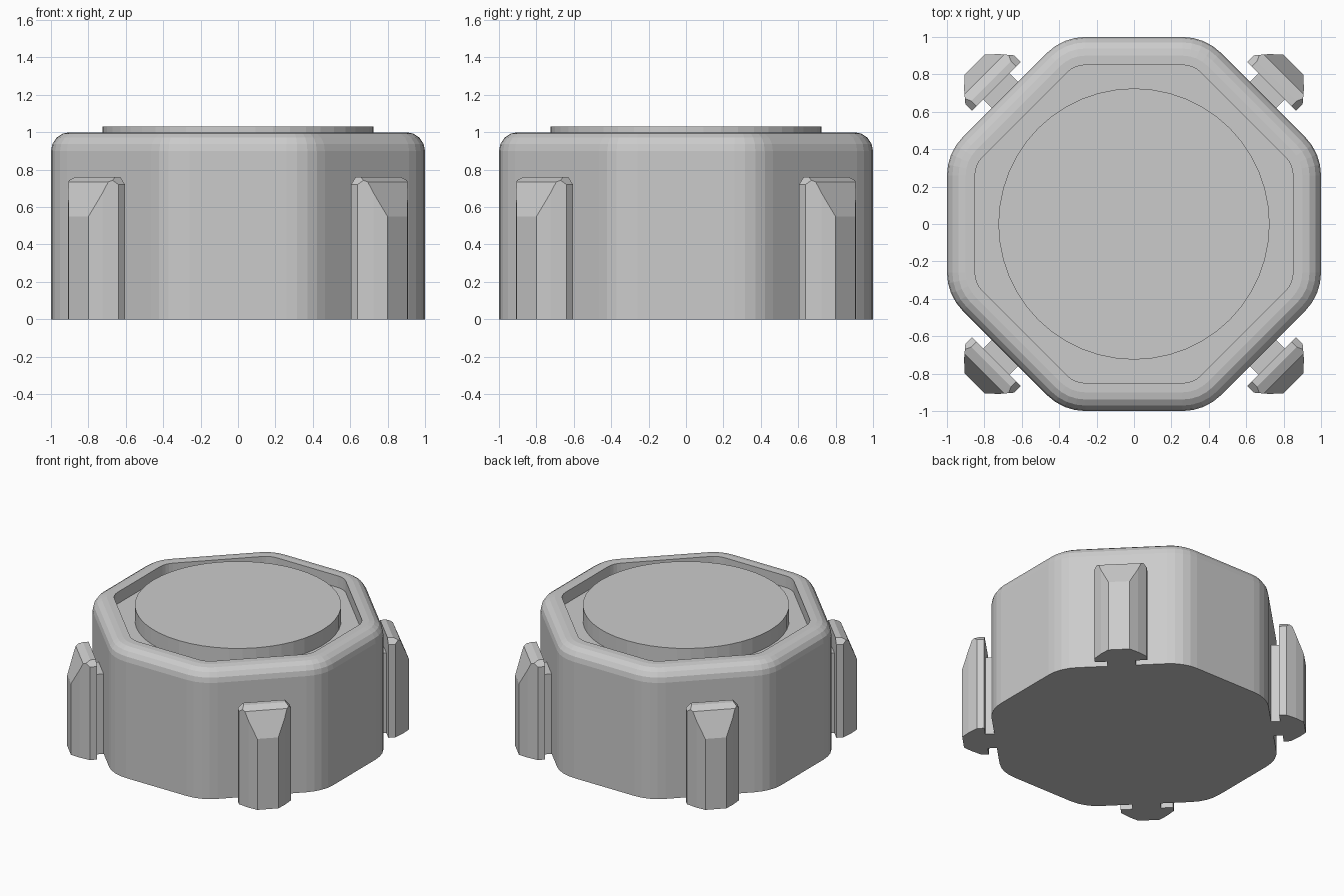
import bpy, bmesh, math
from mathutils import Vector, Matrix

if "Cube" in bpy.data.objects:
    bpy.data.objects.remove(bpy.data.objects["Cube"])


def finish(bm, name):
    bmesh.ops.recalc_face_normals(bm, faces=bm.faces)
    me = bpy.data.meshes.new(name)
    bm.to_mesh(me)
    bm.free()
    ob = bpy.data.objects.new(name, me)
    bpy.context.collection.objects.link(ob)
    return ob


def octagon(offset, z, steps=4):
    """Rounded octagon outline, moved inwards by offset."""
    r = 0.29 - offset
    pts = []
    for k in range(8):
        cx, cy = (0.71, 0.26) if k % 2 == 0 else (0.71, -0.26)
        base = Matrix.Rotation(math.radians(90 * ((k + 1) // 2)), 3, 'Z') @ Vector((cx, cy, z))
        for s in range(steps + 1):
            a = math.radians(45 * k + 45 * s / steps)
            pts.append(base + Vector((r * math.cos(a), r * math.sin(a), 0)))
    return pts


# Body: stacked outlines with a rounded top edge and a shallow recess
rings = [(0, 0), (0, 0.9)]
rings += [(0.1 - 0.1 * math.cos(math.radians(a)), 0.9 + 0.1 * math.sin(math.radians(a)))
          for a in (22.5, 45, 67.5, 90)]
rings += [(0.15, 1.0), (0.15, 0.91)]
bm = bmesh.new()
loops = [[bm.verts.new(p) for p in octagon(o, z)] for o, z in rings]
for a, b in zip(loops, loops[1:]):
    for i in range(len(a)):
        j = (i + 1) % len(a)
        bm.faces.new((a[i], a[j], b[j], b[i]))
bm.faces.new(loops[0][::-1])
bm.faces.new(loops[-1])
finish(bm, "body")

# Round raised top disc, standing in the recess
bpy.ops.mesh.primitive_cylinder_add(vertices=48, radius=0.725, depth=0.12, location=(0, 0, 0.97))
bpy.context.object.name = "top_disc"


def prism(profile, height):
    bm = bmesh.new()
    f = bm.faces.new([bm.verts.new((u, v, 0)) for u, v in profile])
    new = bmesh.ops.extrude_face_region(bm, geom=[f])["geom"]
    for v in new:
        if isinstance(v, bmesh.types.BMVert):
            v.co.z = height
    if not any(len(f.verts) == len(profile) and f.calc_center_median().z == 0 for f in bm.faces):
        bm.faces.new([v for v in bm.verts if v.co.z == 0])
    bmesh.ops.recalc_face_normals(bm, faces=bm.faces)
    return bm


def slice_off(bm, co, no):
    """Cut away everything on the normal side and close the hole."""
    r = bmesh.ops.bisect_plane(bm, geom=bm.verts[:] + bm.edges[:] + bm.faces[:],
                               plane_co=co, plane_no=no, clear_outer=True)
    edges = [e for e in r["geom_cut"] if isinstance(e, bmesh.types.BMEdge)]
    bmesh.ops.contextual_create(bm, geom=edges)


# Four corner bumpers, each a faceted pad on a narrow stem
half = [(1.04, 0.185), (1.09, 0.185), (1.155, 0.13), (1.205, 0.075)]
pad_profile = [(u, -v) for u, v in half] + half[::-1]
for i, place in enumerate(("back_right", "back_left", "front_left", "front_right")):
    turn = Matrix.Rotation(math.radians(45 + 90 * i), 4, 'Z')
    pad = prism(pad_profile, 0.76)
    slice_off(pad, (1.08, 0, 0.76), (0.5, 0, 1))          # sloping top
    slice_off(pad, (1.205, 0, 0.55), (0.15, 0, 0.06))     # steep nose
    for s in (-1, 1):                                     # clipped shoulders
        slice_off(pad, (1.05, s * 0.15, 0.76), (0, s, 0.9))
    pad.transform(turn)
    finish(pad, "bumper_pad_" + place)
    stem = prism([(0.93, -0.1), (1.06, -0.1), (1.06, 0.1), (0.93, 0.1)], 0.62)
    stem.transform(turn)
    finish(stem, "bumper_stem_" + place)
